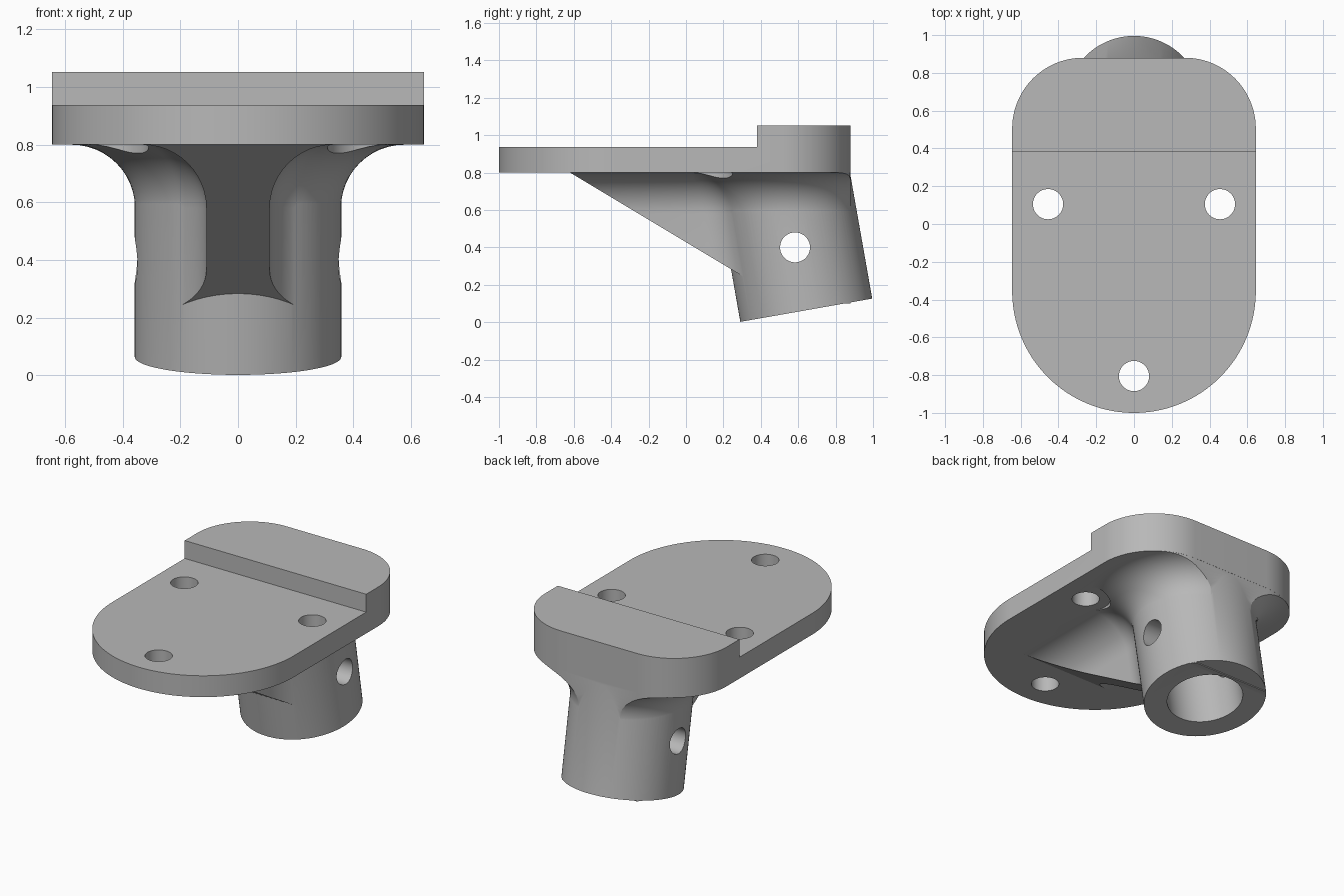
import bpy, bmesh
from math import sin, cos, tan, atan2, pi, radians, sqrt
from mathutils import Matrix, Vector

cube = bpy.data.objects.get("Cube")
if cube:
    bpy.data.objects.remove(cube, do_unlink=True)

TILT = radians(10)
FOOT = Vector((0, 0.643, 0.064))   # centre of the socket's open end
R_TUBE, R_BORE = 0.358, 0.222
UNDER, LOW_TOP, HIGH_TOP = 0.80, 0.937, 1.052
RIB, FILLET = 0.11, 0.22

grey = bpy.data.materials.new("plain_grey")
grey.use_nodes = True
grey.diffuse_color = (0.48, 0.48, 0.48, 1)
grey.node_tree.nodes["Principled BSDF"].inputs["Base Color"].default_value = (0.48, 0.48, 0.48, 1)


def finish(name, bm):
    bmesh.ops.recalc_face_normals(bm, faces=bm.faces)
    mesh = bpy.data.meshes.new(name)
    bm.to_mesh(mesh)
    bm.free()
    mesh.materials.append(grey)
    obj = bpy.data.objects.new(name, mesh)
    bpy.context.collection.objects.link(obj)
    return obj


def loft(name, sections):
    """Closed solid through rings that all have the same number of points."""
    bm = bmesh.new()
    rings = [[bm.verts.new(p) for p in s] for s in sections]
    n = len(rings[0])
    for a, b in zip(rings, rings[1:]):
        for i in range(n):
            j = (i + 1) % n
            bm.faces.new((a[i], a[j], b[j], b[i]))
    bm.faces.new(rings[0][::-1])
    bm.faces.new(rings[-1])
    return finish(name, bm)


def prism(name, outline, z0, z1):
    return loft(name, [[(x, y, z) for x, y in outline] for z in (z0, z1)])


def rod(name, radius, start, axis, length, sides=96):
    axis = Vector(axis).normalized()
    bm = bmesh.new()
    place = Matrix.Translation(Vector(start) + axis * length / 2)
    turn = Vector((0, 0, 1)).rotation_difference(axis).to_matrix().to_4x4()
    bmesh.ops.create_cone(bm, cap_ends=True, segments=sides, radius1=radius,
                          radius2=radius, depth=length, matrix=place @ turn)
    return finish(name, bm)


def combine(target, other, operation):
    mod = target.modifiers.new(operation, 'BOOLEAN')
    mod.operation, mod.solver, mod.object = operation, 'EXACT', other
    bpy.context.view_layer.objects.active = target
    bpy.ops.object.modifier_apply(modifier=mod.name)
    bpy.data.objects.remove(other, do_unlink=True)


def arc(cx, cy, r, a0, a1, n):
    return [(cx + r * cos(a0 + (a1 - a0) * i / n), cy + r * sin(a0 + (a1 - a0) * i / n))
            for i in range(n + 1)]


def mirrored(half):
    """Complete a +x half outline; points on the centre line stay single."""
    return half + [(-x, y) for x, y in reversed(half) if x > 1e-5]


def plate_outline(inset=0.0):
    w, c = 0.645, 0.375
    half = arc(0, -0.355, w - inset, -pi / 2, 0, 40)
    half += arc(w - c, 0.88 - c, c - inset, 0, pi / 2, 24)
    return mirrored(half)


# Mounting plate with a raised rear step
plate = prism("mounting_bracket", plate_outline(), UNDER, HIGH_TOP)
step = [(-1, -2), (1, -2), (1, 0.38), (-1, 0.38)]
combine(plate, prism("step_cut", step, LOW_TOP, 2), 'DIFFERENCE')


# Rib and flared neck, lofted upward through horizontal sections
def neck_section(z, flare):
    r, rf = R_TUBE - 0.001, FILLET + 0.004
    fx = RIB + rf
    fy = -sqrt((r + rf) ** 2 - fx ** 2)
    half = [(RIB + flare, -1.4)]
    half += arc(fx, fy, rf - flare, pi, atan2(-fy, -fx), 14)
    half += arc(0, 0, r + flare, atan2(fy, fx), pi / 2, 40)[1:]
    yc = FOOT.y - tan(TILT) * (z - FOOT.z)
    return [(x, yc + y / cos(TILT), z) for x, y in mirrored(half)]


sections = [neck_section(0.1, 0)]
for i in range(13):
    a = pi / 2 * i / 12
    sections.append(neck_section(UNDER - FILLET * (1 - sin(a)), FILLET * (1 - cos(a))))
sections.append(neck_section(UNDER + 0.01, FILLET))
neck = loft("neck", sections)
combine(neck, prism("neck_trim", plate_outline(0.0008), 0, 1), 'INTERSECT')

# Sloping underside of the rib
slope = [(-2.62, 2.0), (1.38, -0.4), (1.38, -2), (-2.62, -2)]
combine(neck, loft("slope_cut", [[(x, y, z) for y, z in slope] for x in (-1, 1)]), 'DIFFERENCE')

# Screw head clearance beside the flare
for side in (-1, 1):
    combine(neck, rod("clearance", 0.145, (side * 0.455, 0.105, 0), (0, 0, 1), 0.9), 'DIFFERENCE')

# Tilted tube
up = Vector((0, -sin(TILT), cos(TILT)))
combine(plate, rod("tube", R_TUBE, FOOT, up, 0.85, 128), 'UNION')
combine(plate, neck, 'UNION')

# Blind bore, cross pin hole and screw holes
combine(plate, rod("bore", R_BORE, FOOT - up * 0.2, up, 0.85), 'DIFFERENCE')
combine(plate, rod("pin_hole", 0.08, (-1, 0.583, 0.4), (1, 0, 0), 2, 64), 'DIFFERENCE')
for x, y in ((-0.455, 0.105), (0.455, 0.105), (0, -0.805)):
    combine(plate, rod("screw_hole", 0.08, (x, y, 0.5), (0, 0, 1), 1, 64), 'DIFFERENCE')

bpy.ops.object.select_all(action='DESELECT')
plate.select_set(True)
bpy.context.view_layer.objects.active = plate
bpy.ops.object.shade_smooth_by_angle(angle=radians(25))
